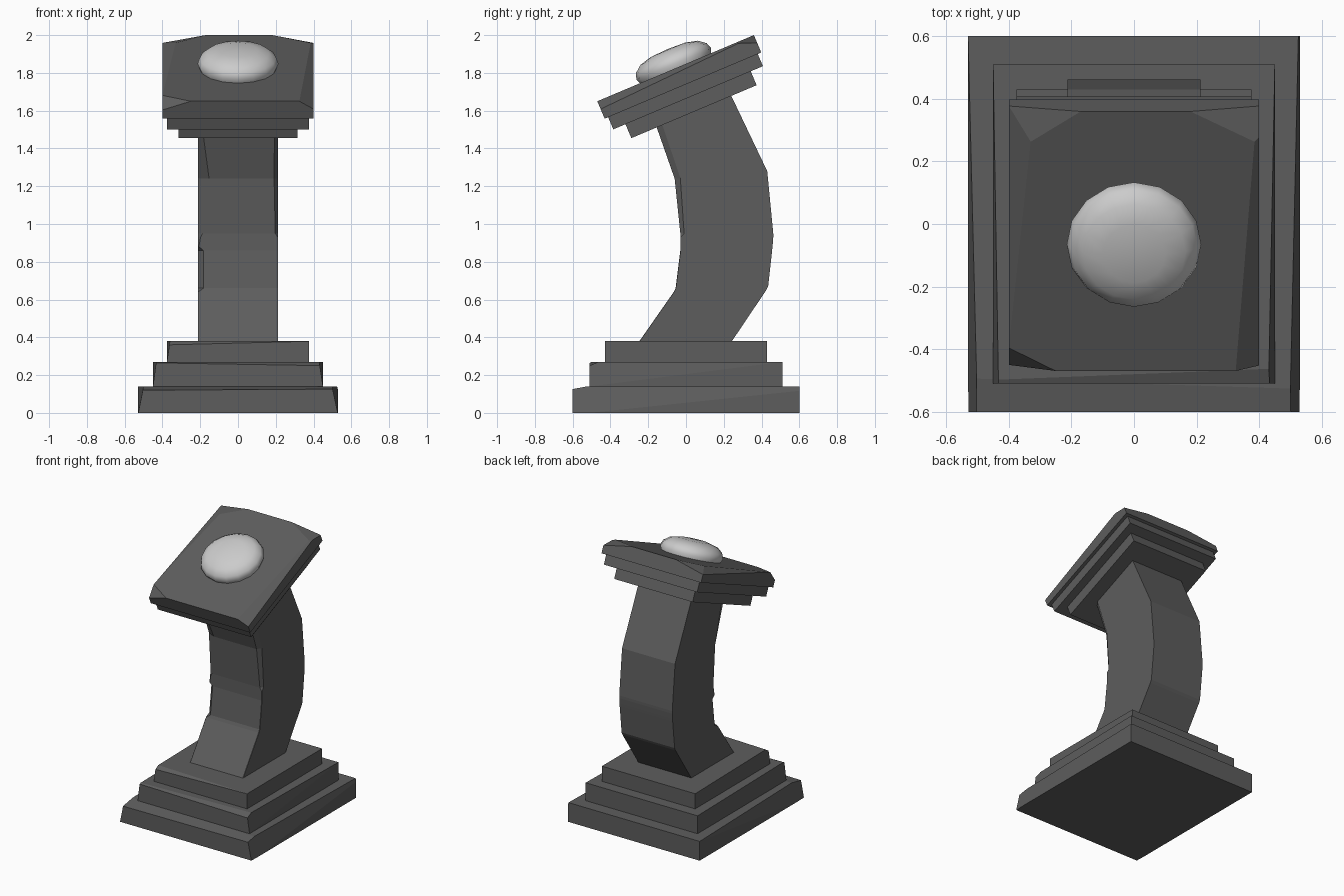
import bpy, bmesh, math
from mathutils import Vector, Matrix

if "Cube" in bpy.data.objects:
    bpy.data.objects.remove(bpy.data.objects["Cube"])

stone = bpy.data.materials.new("dark_stone")
stone.diffuse_color = (0.11, 0.11, 0.11, 1)
stone.use_nodes = True
stone.node_tree.nodes["Principled BSDF"].inputs["Base Color"].default_value = stone.diffuse_color


def finish(bm, name, mat=None, matrix=Matrix()):
    bmesh.ops.recalc_face_normals(bm, faces=bm.faces)
    bm.transform(matrix)
    mesh = bpy.data.meshes.new(name)
    bm.to_mesh(mesh)
    bm.free()
    ob = bpy.data.objects.new(name, mesh)
    bpy.context.collection.objects.link(ob)
    if mat:
        mesh.materials.append(mat)
    return ob


def slab(name, hx, hy, z0, z1, cuts=(), matrix=Matrix()):
    """Box with chipped edges; each cut is a plane through three points."""
    bm = bmesh.new()
    bmesh.ops.create_cube(bm, size=1)
    for v in bm.verts:
        v.co = Vector((v.co.x * 2 * hx, v.co.y * 2 * hy, z0 + (v.co.z + 0.5) * (z1 - z0)))
    mid = Vector((0, 0, (z0 + z1) / 2))
    for pts in cuts:
        a, b, c = map(Vector, pts)
        n = (b - a).cross(c - a).normalized()
        if n.dot(mid - a) > 0:
            n = -n
        bmesh.ops.bisect_plane(bm, geom=bm.verts[:] + bm.edges[:] + bm.faces[:], dist=1e-5,
                               plane_co=a, plane_no=n, clear_outer=True)
        rim = [e for e in bm.edges if e.is_boundary]
        if rim:
            bmesh.ops.holes_fill(bm, edges=rim, sides=0)
    return finish(bm, name, stone, matrix)


# Stepped base with worn front and side edges
slab("base_lower", 0.53, 0.60, 0, 0.14, [
    ((-0.53, 0.6, 0.14), (-0.502, -0.6, 0.13), (-0.528, -0.6, 0)),
    ((0.525, 0.6, 0.14), (0.50, -0.6, 0.13), (0.528, -0.6, 0)),
    ((-0.5, -0.6, 0.12), (0.5, -0.6, 0.126), (0, -0.51, 0.14))])
slab("base_middle", 0.45, 0.51, 0.14, 0.27, [
    ((-0.45, 0.51, 0.27), (-0.433, -0.51, 0.27), (-0.45, -0.51, 0.14)),
    ((0.45, 0.51, 0.27), (0.43, -0.51, 0.27), (0.45, -0.51, 0.14)),
    ((-0.45, -0.51, 0.265), (0.44, -0.51, 0.25), (0, -0.48, 0.27))])
slab("base_upper", 0.375, 0.43, 0.27, 0.38, [
    ((-0.375, 0.43, 0.38), (-0.36, -0.43, 0.38), (-0.375, -0.43, 0.28)),
    ((-0.375, -0.43, 0.36), (0.375, -0.43, 0.379), (-0.37, -0.40, 0.38))])

# Curved column: front (y, z), back (y, z), left chip (x, y), right chip (x, y)
rings = [
    (-0.25, 0.375, 0.24, 0.375, 0.002, 0.002, 0.002, 0.002),
    (-0.065, 0.64, 0.425, 0.65, 0.002, 0.002, 0.002, 0.002),
    (-0.055, 0.66, 0.435, 0.67, 0.03, 0.03, 0.002, 0.002),
    (-0.03, 0.86, 0.457, 0.87, 0.03, 0.03, 0.002, 0.002),
    (-0.03, 0.88, 0.459, 0.89, 0.006, 0.006, 0.002, 0.002),
    (-0.03, 0.93, 0.462, 0.93, 0.015, 0.015, 0.002, 0.002),
    (-0.03, 0.95, 0.462, 0.95, 0.025, 0.02, 0.016, 0.02),
    (-0.06, 1.24, 0.43, 1.28, 0.06, 0.03, 0.022, 0.03),
    (-0.165, 1.54, 0.22, 1.72, 0.02, 0.05, 0.02, 0.03)]
bm = bmesh.new()
w = 0.213
loops = []
for fy, fz, by, bz, lx, ly, rx, ry in rings:
    s = (bz - fz) / (by - fy)
    outline = [(-w, by), (-w, fy + ly), (-w + lx, fy), (w - rx, fy), (w, fy + ry), (w, by)]
    loops.append([bm.verts.new((x, y, fz + s * (y - fy))) for x, y in outline])
for a, b in zip(loops, loops[1:]):
    for i in range(6):
        j = (i + 1) % 6
        bm.faces.new((a[i], a[j], b[j], b[i]))
bm.faces.new(loops[0])
bm.faces.new(loops[-1])
finish(bm, "column", stone)

# Tilted stepped head; local origin is the centre of its top face
tilt = Matrix.Translation((0, -0.055, 1.825)) @ Matrix.Rotation(math.radians(22.9), 4, 'X')
slab("head_lower", 0.315, 0.36, -0.25, -0.17, matrix=tilt)
slab("head_middle", 0.375, 0.43, -0.17, -0.10, matrix=tilt)
slab("head_top", 0.40, 0.45, -0.10, 0, [
    ((-0.33, 0.345, 0), (-0.17, 0.45, 0), (-0.40, 0.45, -0.045)),
    ((-0.33, 0.345, 0), (-0.40, -0.37, 0), (-0.40, 0.45, -0.045)),
    ((0.18, 0.45, 0), (0.385, 0.345, 0), (0.40, 0.45, -0.045)),
    ((0.385, 0.345, 0), (0.325, -0.45, 0), (0.40, -0.45, -0.045)),
    ((-0.40, -0.37, 0), (-0.25, -0.45, 0), (-0.40, -0.45, -0.05))], tilt)

# Rounded button, a smooth lathed dome
profile = [(0.20, -0.01), (0.215, 0.025), (0.203, 0.058), (0.165, 0.088), (0.10, 0.105), (0, 0.11)]
bm = bmesh.new()
vs = [bm.verts.new((r, 0, z)) for r, z in profile]
es = [bm.edges.new(p) for p in zip(vs, vs[1:])]
bmesh.ops.spin(bm, geom=vs + es, cent=(0, 0, 0), axis=(0, 0, 1), angle=2 * math.pi, steps=16)
bmesh.ops.remove_doubles(bm, verts=bm.verts, dist=1e-4)
bmesh.ops.holes_fill(bm, edges=[e for e in bm.edges if e.is_boundary], sides=0)
button = finish(bm, "button", None, tilt)
bpy.context.view_layer.objects.active = button
button.select_set(True)
bpy.ops.object.shade_smooth_by_angle(angle=math.radians(50))
